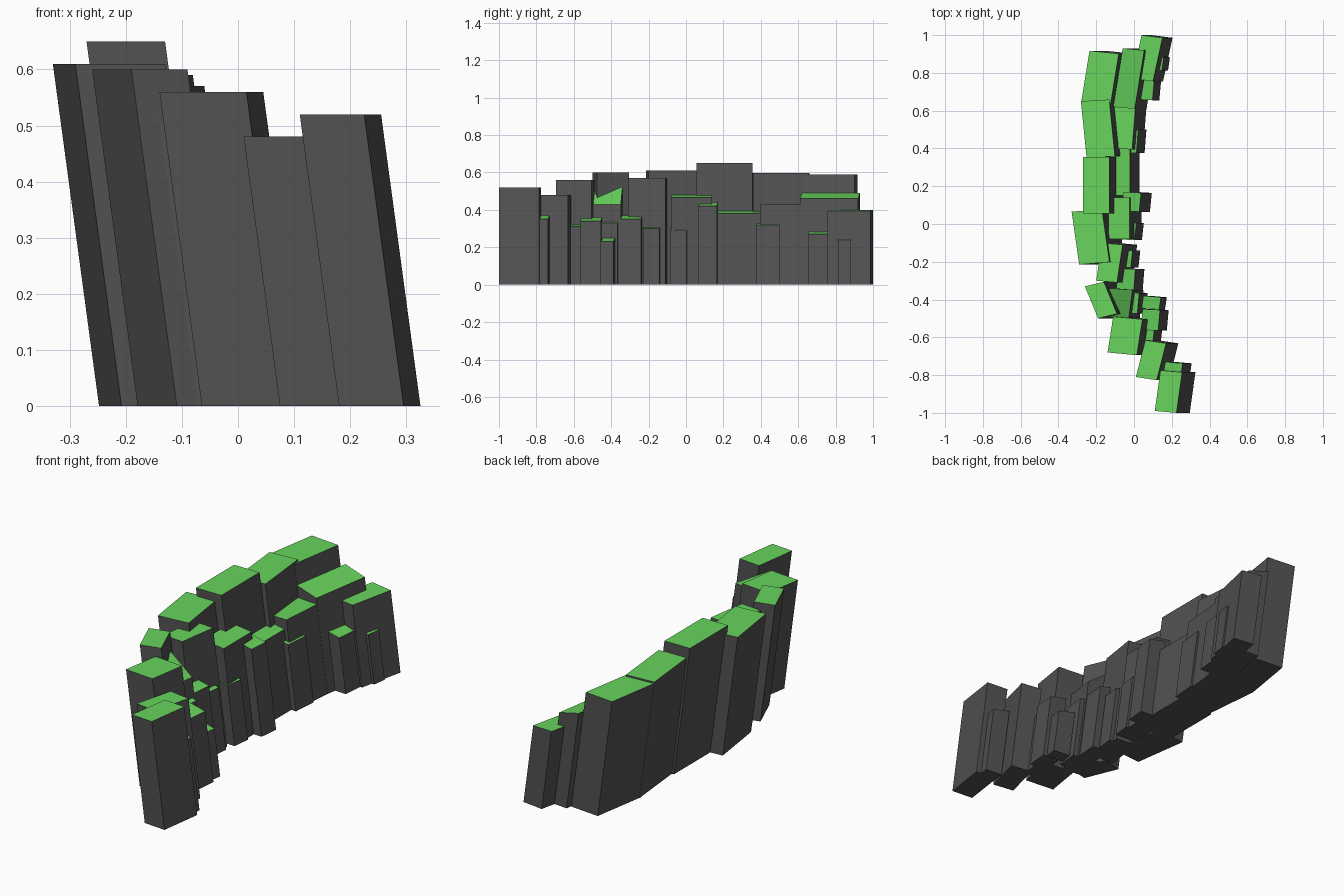
import bpy, bmesh

if "Cube" in bpy.data.objects:
    bpy.data.objects.remove(bpy.data.objects["Cube"])

LEAN = 0.135   # every column leans towards -x as it rises


def material(name, col):
    m = bpy.data.materials.new(name)
    m.diffuse_color = (*col, 1)
    m.use_nodes = True
    m.node_tree.nodes["Principled BSDF"].inputs["Base Color"].default_value = m.diffuse_color
    return m


ROCK = material("dark_rock", (0.085, 0.085, 0.085))
GRASS = material("grass", (0.14, 0.66, 0.11))


def column(x, y0, y1, h, w, slant, drop):
    """Leaning block with a grassy top: left edge x, turned by slant,
    top falling by drop towards +x."""
    turn = 0.6 * w * slant / (y1 - y0)
    s = slant / 2
    outline = [(x - s, y0, h), (x + w - s, y0 - turn, h - drop),
               (x + w + s, y1 - turn, h - drop), (x + s, y1, h)]
    bm = bmesh.new()
    top = [bm.verts.new((px + LEAN * (h - z), py, z)) for px, py, z in outline]
    bot = [bm.verts.new((px + LEAN * h, py, 0)) for px, py, z in outline]
    for i in range(4):
        j = (i + 1) % 4
        bm.faces.new((bot[i], bot[j], top[j], top[i]))
    bm.faces.new(bot[::-1])
    bm.faces.new(top).material_index = 1
    me = bpy.data.meshes.new("column")
    bm.to_mesh(me)
    bm.free()
    me.materials.append(ROCK)
    me.materials.append(GRASS)
    ob = bpy.data.objects.new("column", me)
    bpy.context.collection.objects.link(ob)
    return ob


# tall back row: left x, y start, y end, height, width, slant
back_row = [
    (-.258, .64, .917, .59, .155, .045),
    (-.266, .35, .65, .598, .15, -.03),
    (-.27, .055, .355, .65, .14, 0),
    (-.31, -.215, .065, .61, .16, -.04),
    (-.225, -.5, -.33, .6, .1, -.07),
    (-.125, -.68, -.49, .56, .155, .03),
    (.035, -.81, -.615, .48, .11, .05),
    (.125, -.99, -.775, .52, .115, .03),
]
# middle row: right x, y start, y end, height, slant, drop
middle_row = [
    (.025, .62, .93, .49, .05, .03),
    (0, .4, .65, .43, .02, 0),
    (-.025, .15, .43, .4, 0, .02),
    (-.025, -.08, .14, .48, 0, .015),
    (-.075, -.3, -.1, .57, .03, 0),
    (-.03, -.49, -.34, .52, .02, .09),
    (.125, .77, 1, .4, .05, .005),
]
# low front ledges: right x, y start, y end, height
ledges = [
    (.1, .66, .77, .29), (.15, .82, .89, .26), (.015, .38, .505, .34),
    (.03, .07, .17, .44), (.005, -.08, .01, .31), (-.015, -.225, -.135, .32),
    (0, -.36, -.235, .37), (.02, -.47, -.36, .35), (.135, -.445, -.38, .25),
    (.13, -.56, -.45, .36), (.1, -.64, -.55, .33), (.25, -.8, -.73, .37),
]
columns = [column(x, a, b, h, w, s, 0) for x, a, b, h, w, s in back_row]
columns += [column(x - .11, a, b, h, .11, s, d) for x, a, b, h, s, d in middle_row]
columns += [column(x - .09, a, b, h, .09, .01, .02) for x, a, b, h in ledges]

# merge every column into one clean cliff
cliff = columns[0]
cliff.name = "cliff"
bpy.context.view_layer.objects.active = cliff
for other in columns[1:]:
    mod = cliff.modifiers.new("merge", 'BOOLEAN')
    mod.operation = 'UNION'
    mod.solver = 'EXACT'
    mod.object = other
    bpy.ops.object.modifier_apply(modifier=mod.name)
    bpy.data.objects.remove(other)
